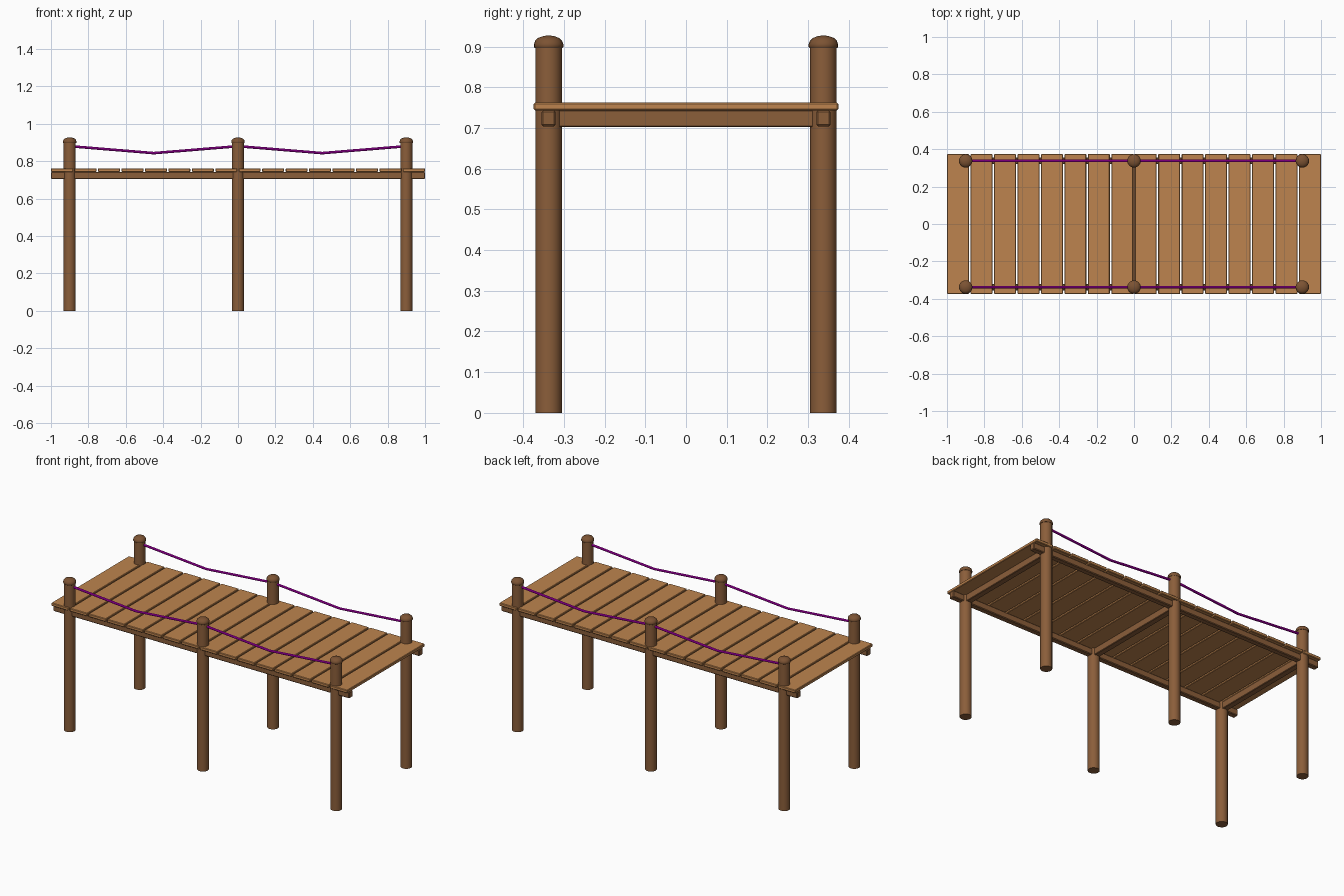
import bpy
import bmesh
import math
from mathutils import Vector

if "Cube" in bpy.data.objects:
    bpy.data.objects.remove(bpy.data.objects["Cube"])


def srgb(r, g, b):
    def lin(c):
        c /= 255
        return c / 12.92 if c <= 0.04045 else ((c + 0.055) / 1.055) ** 2.4
    return (lin(r), lin(g), lin(b), 1)


def material(name, rgb):
    m = bpy.data.materials.new(name)
    m.diffuse_color = srgb(*rgb)
    m.use_nodes = True
    m.node_tree.nodes["Principled BSDF"].inputs["Base Color"].default_value = m.diffuse_color
    return m


PLANK = material("light_wood", (190, 132, 78))
TIMBER = material("brown_wood", (139, 94, 58))
CAP = material("dark_wood", (124, 83, 51))
ROPE = material("magenta_rope", (204, 0, 204))


def finish(name, bm, mat, smooth=False):
    bmesh.ops.recalc_face_normals(bm, faces=bm.faces)
    mesh = bpy.data.meshes.new(name)
    bm.to_mesh(mesh)
    bm.free()
    mesh.materials.append(mat)
    ob = bpy.data.objects.new(name, mesh)
    bpy.context.collection.objects.link(ob)
    if smooth:
        bpy.ops.object.select_all(action='DESELECT')
        ob.select_set(True)
        bpy.context.view_layer.objects.active = ob
        bpy.ops.object.shade_smooth_by_angle(angle=math.radians(40))
    return ob


def box(name, lo, hi, mat, bevel):
    """Beveled box between two corners."""
    bm = bmesh.new()
    bmesh.ops.create_cube(bm, size=1)
    for v in bm.verts:
        v.co = [l + (c + 0.5) * (h - l) for c, l, h in zip(v.co, lo, hi)]
    bmesh.ops.bevel(bm, geom=bm.edges[:], offset=bevel, segments=1, affect='EDGES')
    return finish(name, bm, mat)


def lathe(name, profile, x, y, mat, sides=20):
    """Closed solid of revolution from (radius, height) pairs."""
    bm = bmesh.new()
    rings = [[bm.verts.new((x + r * math.cos(2 * math.pi * i / sides),
                            y + r * math.sin(2 * math.pi * i / sides), z))
              for i in range(sides)] for r, z in profile]
    for a, b in zip(rings, rings[1:]):
        for i in range(sides):
            j = (i + 1) % sides
            bm.faces.new((a[i], a[j], b[j], b[i]))
    bm.faces.new(rings[0])
    bm.faces.new(rings[-1])
    return finish(name, bm, mat, True)


def rope(name, points, radius, mat, sides=8):
    """Tube along points in an x-z plane, with upright cross-sections."""
    bm = bmesh.new()
    rings = [[bm.verts.new(Vector(p) + Vector((0, radius * math.cos(2 * math.pi * i / sides),
                                               radius * math.sin(2 * math.pi * i / sides))))
              for i in range(sides)] for p in points]
    for a, b in zip(rings, rings[1:]):
        for i in range(sides):
            j = (i + 1) % sides
            bm.faces.new((a[i], a[j], b[j], b[i]))
    bm.faces.new(rings[0])
    bm.faces.new(rings[-1])
    return finish(name, bm, mat, True)


POST_X = (-0.9, 0.0, 0.9)
POST_Y = 0.3375

# Deck planks
count, pitch, width = 16, 0.1254, 0.117
for i in range(count):
    x = (i - (count - 1) / 2) * pitch
    box("deck_plank", (x - width / 2, -0.374, 0.743),
        (x + width / 2, 0.374, 0.762), PLANK, 0.003)

# Cross beams between the post pairs
for x in POST_X:
    box("cross_beam", (x - 0.018, -POST_Y, 0.702),
        (x + 0.018, POST_Y, 0.744), TIMBER, 0.003)

for y in (-POST_Y, POST_Y):
    # Long beams under the deck edges
    box("side_beam", (-1.0, y - 0.0175, 0.704), (1.0, y + 0.0175, 0.743), TIMBER, 0.004)
    # Posts and rounded caps
    for x in POST_X:
        lathe("post", [(0.0325, 0), (0.0325, 0.9)], x, y, TIMBER)
        lathe("post_cap", [(0.0335, 0.896), (0.036, 0.899), (0.036, 0.906), (0.033, 0.914),
                           (0.026, 0.921), (0.015, 0.925), (0.004, 0.927)], x, y, CAP)
    # Sagging hand ropes
    for a, b in zip(POST_X, POST_X[1:]):
        rope("hand_rope", [(a, y, 0.88), ((a + b) / 2, y, 0.843), (b, y, 0.88)],
             0.007, ROPE)
